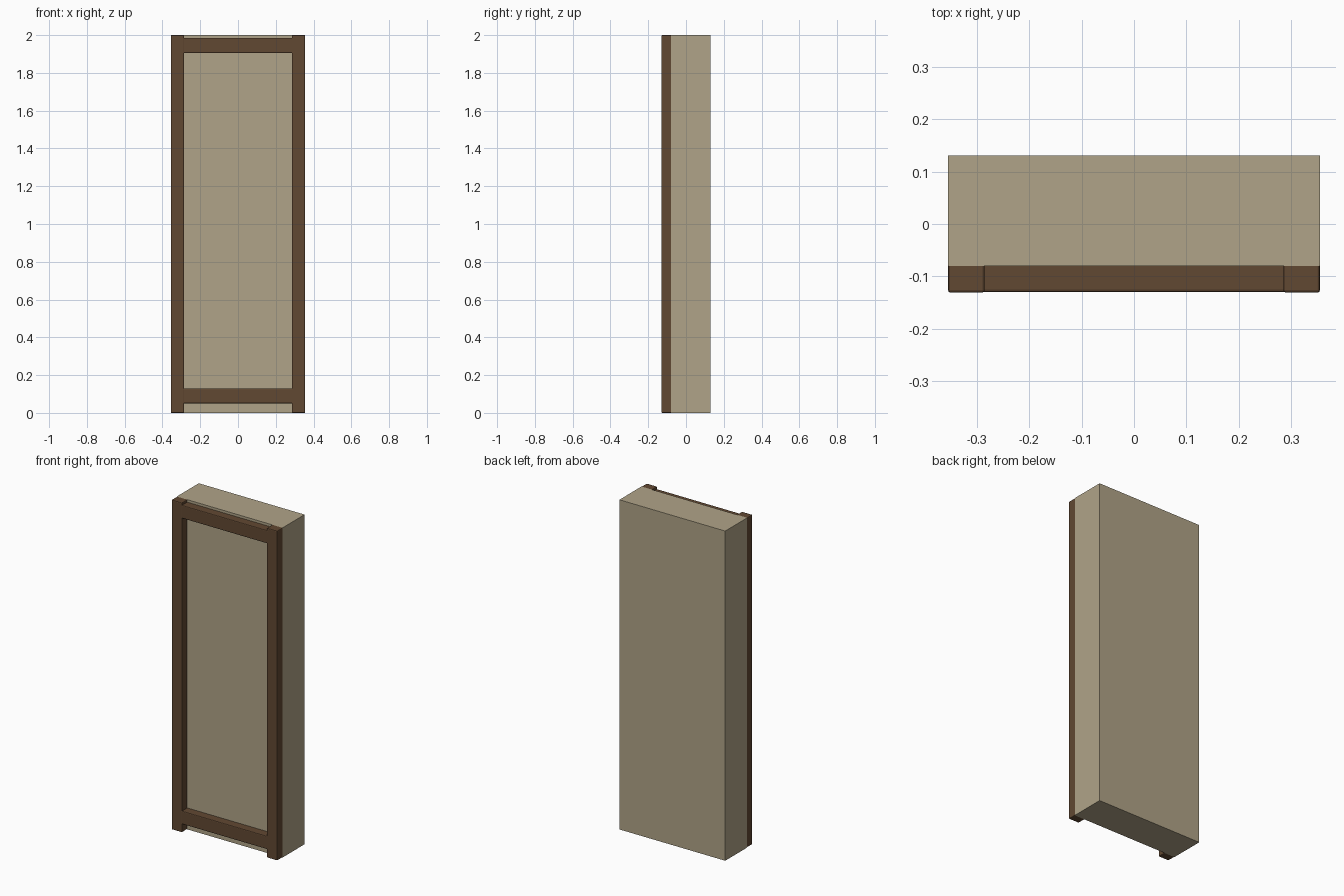
import bpy

if "Cube" in bpy.data.objects:
    bpy.data.objects.remove(bpy.data.objects["Cube"])


def material(name, rgb):
    m = bpy.data.materials.new(name)
    m.diffuse_color = (*rgb, 1.0)
    m.use_nodes = True
    m.node_tree.nodes["Principled BSDF"].inputs["Base Color"].default_value = m.diffuse_color
    return m


def box(name, lo, hi, mat, bevel=0.0):
    """Box between two corners, with an optional softened edge."""
    bpy.ops.mesh.primitive_cube_add(
        size=1, location=[(a + b) / 2 for a, b in zip(lo, hi)])
    ob = bpy.context.object
    ob.name = name
    ob.scale = [b - a for a, b in zip(lo, hi)]
    bpy.ops.object.transform_apply(location=False, rotation=False, scale=True)
    ob.data.materials.append(mat)
    if bevel:
        mod = ob.modifiers.new("edge_bevel", 'BEVEL')
        mod.width = bevel
        mod.segments = 2
    return ob


plaster = material("beige plaster", (0.434, 0.371, 0.246))
wood = material("dark brown wood", (0.120, 0.065, 0.032))

W, H = 0.355, 2.0            # half width, height
FRONT, BACK = -0.131, 0.131  # depth limits
SEAM = -0.08                 # where the frame meets the wall block
POST, B = 0.07, 0.005        # post width, edge bevel

# Solid wall block
box("wall_panel", (-W, SEAM, 0), (W, BACK, H), plaster)

# Upright posts, set slightly into the block
for side, x in (("left", -W), ("right", W - POST)):
    box(side + "_post", (x, FRONT, 0), (x + POST, SEAM + B, H), wood, B)

# Cross rails between the posts, ends tucked into them
for name, z in (("bottom_rail", 0.05), ("top_rail", 1.905)):
    inner = W - POST + 0.01
    box(name, (-inner, FRONT + 0.001, z), (inner, SEAM + B, z + 0.08), wood, B)
